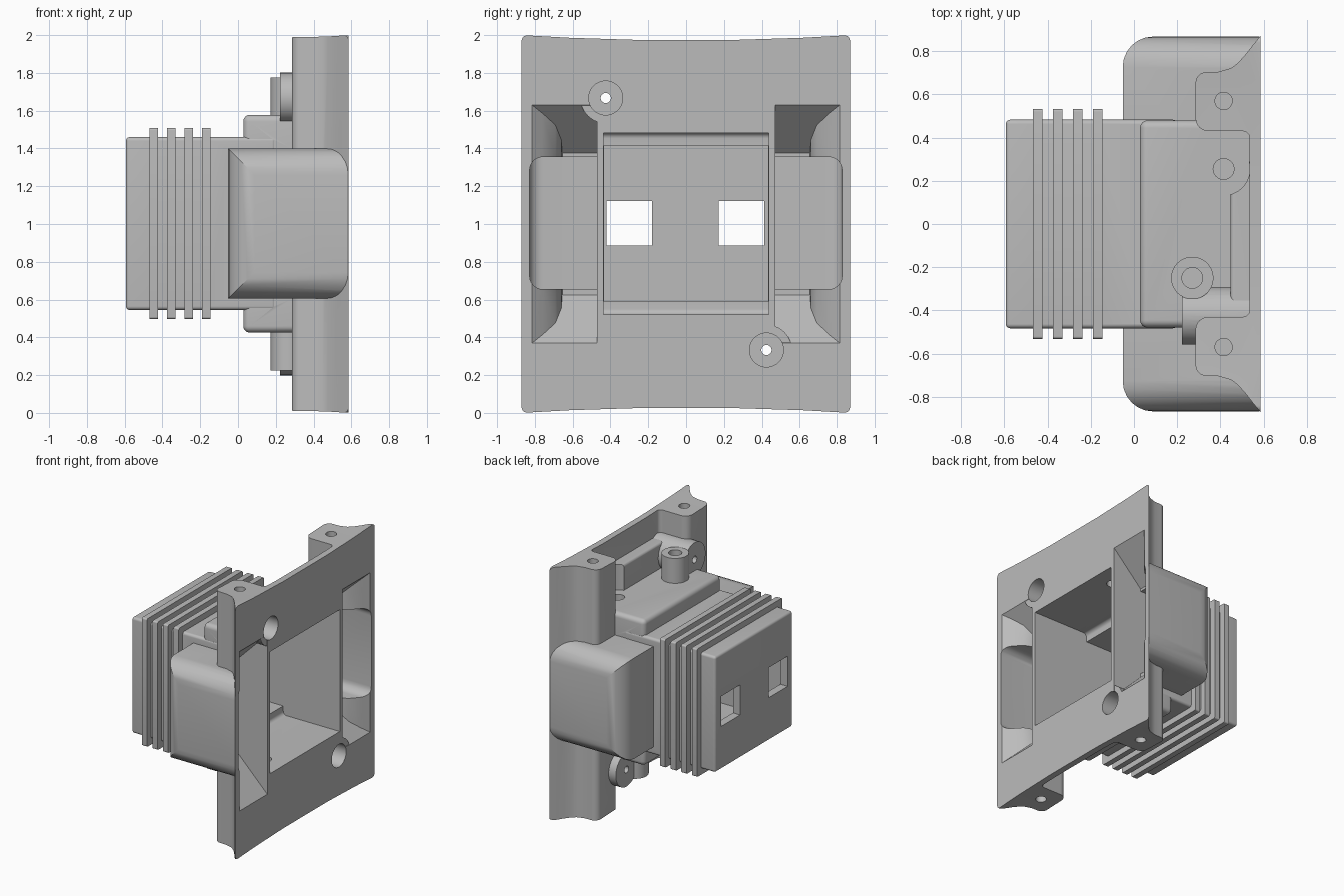
import bpy, bmesh, math
from mathutils import Vector

if "Cube" in bpy.data.objects:
    bpy.data.objects.remove(bpy.data.objects["Cube"])

grey = bpy.data.materials.new("plain_grey")
grey.use_nodes = True
grey.diffuse_color = (0.5, 0.5, 0.5, 1)
grey.node_tree.nodes["Principled BSDF"].inputs["Base Color"].default_value = (0.5, 0.5, 0.5, 1)


def finish(name, bm):
    bmesh.ops.recalc_face_normals(bm, faces=bm.faces)
    mesh = bpy.data.meshes.new(name)
    bm.to_mesh(mesh)
    bm.free()
    mesh.materials.append(grey)
    ob = bpy.data.objects.new(name, mesh)
    bpy.context.collection.objects.link(ob)
    return ob


def loft(name, lower, upper):
    bm = bmesh.new()
    a = [bm.verts.new(p) for p in lower]
    b = [bm.verts.new(p) for p in upper]
    bm.faces.new(a)
    bm.faces.new(b)
    for i in range(len(a)):
        j = (i + 1) % len(a)
        bm.faces.new((a[i], a[j], b[j], b[i]))
    return finish(name, bm)


def prism(name, pts, axis, lo, hi):
    if axis == "x":
        return loft(name, [(lo, *p) for p in pts], [(hi, *p) for p in pts])
    return loft(name, [(*p, lo) for p in pts], [(*p, hi) for p in pts])


def circle(u, v, r, n=40):
    return [(u + r * math.cos(math.tau * i / n), v + r * math.sin(math.tau * i / n)) for i in range(n)]


def box(name, x, y, z, bevel=0.0, pick=lambda m: True):
    """Box between ranges; edges whose midpoint passes pick are rounded."""
    bm = bmesh.new()
    bmesh.ops.create_cube(bm, size=1)
    edges = [e for e in bm.edges if pick((e.verts[0].co + e.verts[1].co) / 2)]
    lo, hi = Vector((x[0], min(y), z[0])), Vector((x[1], max(y), z[1]))
    for v in bm.verts:
        v.co = [lo[i] + (v.co[i] + 0.5) * (hi[i] - lo[i]) for i in range(3)]
    if bevel:
        bmesh.ops.bevel(bm, geom=edges, offset=bevel, segments=6, profile=0.5, affect="EDGES")
    return finish(name, bm)


def fillet(corners):
    """Round 2D corners given as (u, v, radius)."""
    out = []
    for i, (u, v, r) in enumerate(corners):
        p = Vector((u, v))
        if not r:
            out.append((u, v))
            continue
        a = p + (Vector(corners[i - 1][:2]) - p).normalized() * r
        b = p + (Vector(corners[(i + 1) % len(corners)][:2]) - p).normalized() * r
        mid = a + b - p
        for k in range(7):
            t = k / 6 * math.pi / 2
            q = mid + (a - mid) * math.cos(t) + (b - mid) * math.sin(t)
            out.append((q.x, q.y))
    return out


def combine(target, others, operation):
    for other in others:
        mod = target.modifiers.new("combine", "BOOLEAN")
        mod.operation, mod.solver, mod.object = operation, "EXACT", other
        bpy.context.view_layer.objects.active = target
        bpy.ops.object.modifier_apply(modifier=mod.name)
        bpy.data.objects.remove(other)


# Mounting flange: channel profile with flared sides, trimmed to the plate outline
flare = [(0.45, 0.722), (0.48, 0.745), (0.515, 0.783), (0.55, 0.828), (0.585, 0.87)]
half = [(0.535, 0.43, 0.03), (0.285, 0.43, 0.06), (0.285, 0.703, 0.05), (0.39, 0.705, 0)]
half += [(u, v, 0) for u, v in flare]
profile = half + [(u, -v, r) for u, v, r in reversed(half)]
housing = prism("housing", fillet(profile), "z", -0.1, 2.1)
quarter = [(0.87, 1.0, 0.03), (0.62, 0.986, 0), (0.27, 0.975, 0)]
top = quarter + [(-y, z, r) for y, z, r in reversed(quarter)]
outline = [(y, 1 + z, r) for y, z, r in top] + [(-y, 1 - z, r) for y, z, r in top]
combine(housing, [prism("plate_outline", fillet(outline), "x", 0, 1)], "INTERSECT")

# Plug body, step box, ribs
solids = [
    box("plug_body", (-0.593, 0.2), (-0.483, 0.483), (0.545, 1.46), 0.02),
    box("step_box", (0.028, 0.56), (-0.48, 0.48), (0.425, 1.578), 0.035, lambda m: m.x < 0.4),
]
for i in range(4):
    x = -0.468 + i * 0.0925
    solids.append(box("sealing_rib", (x, x + 0.045), (-0.532, 0.532), (0.497, 1.508), 0.012,
                      lambda m: abs(m.x) < 0.1))


# Rounded side housings and their hollows
def outer_edges(s):
    return lambda m: m.y * s > 0.4 and m.x < 0.4


hollows = []
for s in (1, -1):
    solids.append(box("side_housing", (-0.052, 0.582), (s * 0.44, s * 0.868), (0.605, 1.4), 0.14, outer_edges(s)))
    hollows.append(box("side_hollow", (0.0, 0.7), (s * 0.47, s * 0.828), (0.655, 1.355), 0.07, outer_edges(s)))
    shell = [(0.65, 0.47), (0.33, 0.47), (0.33, 0.655), (0.4, 0.66), (0.48, 0.692),
             (0.54, 0.758), (0.585, 0.815), (0.65, 0.88)]
    ends = [[(x, s * y, 1 + d * (x + 0.045)) for x, y in shell] for d in (-1, 1)]
    hollows.append(loft("ramped_pocket", *ends))

# Details repeated by a half turn about the x axis
bosses, holes = [], []
for s in (1, -1):
    def zr(a, b):
        return sorted((1 + s * a, 1 + s * b))

    pad = box("plate_pad", (0.447, 0.56), (-s * 0.44, s * 0.29), zr(0.5, 0.78), 0.02,
              lambda m: m.x < 0 and m.z * s > 0.4)
    combine(pad, [prism("screw_clearance", circle(0.415, s * 0.255, 0.122), "z", *zr(0.45, 1))], "DIFFERENCE")
    solids.append(pad)
    solids.append(prism("post", circle(0.27, -s * 0.25, 0.098), "z", *zr(0.52, 0.775)))
    y, z = -s * 0.425, 1 + s * 0.667
    bosses.append(prism("screw_boss", circle(y, z, 0.134), "x", 0.222, 0.583))
    holes += [
        prism("counterbore", circle(y, z, 0.09), "x", 0.33, 0.7),
        prism("screw_hole", circle(y, z, 0.027), "x", 0.1, 0.5),
        prism("post_hole", circle(0.27, -s * 0.25, 0.048), "z", *zr(0.55, 0.9)),
        prism("box_hole", circle(0.415, s * 0.255, 0.048), "z", *zr(0.4, 0.7)),
    ]
    for side in (1, -1):
        holes.append(prism("column_hole", circle(0.415, side * 0.57, 0.04), "z", *zr(0.8, 1.1)))

# Central cavity and the two end windows
hollows += [
    box("plug_cavity", (-0.53, 0.7), (-0.435, 0.435), (0.59, 1.415)),
    box("wide_cavity", (0.09, 0.72), (-0.436, 0.436), (0.52, 1.483), 0.03, lambda m: m.x < -0.4 and abs(m.z) > 0.4),
]
for y in (-0.3, 0.292):
    holes.append(box("window", (-0.8, -0.4), (y - 0.12, y + 0.12), (0.885, 1.123)))

combine(housing, solids, "UNION")
combine(housing, hollows, "DIFFERENCE")
combine(housing, bosses, "UNION")
combine(housing, holes, "DIFFERENCE")

housing.data.materials.clear()
housing.data.materials.append(grey)
for poly in housing.data.polygons:
    poly.material_index = 0
bpy.ops.object.select_all(action="DESELECT")
housing.select_set(True)
bpy.context.view_layer.objects.active = housing
bpy.ops.object.shade_smooth_by_angle(angle=math.radians(30))
